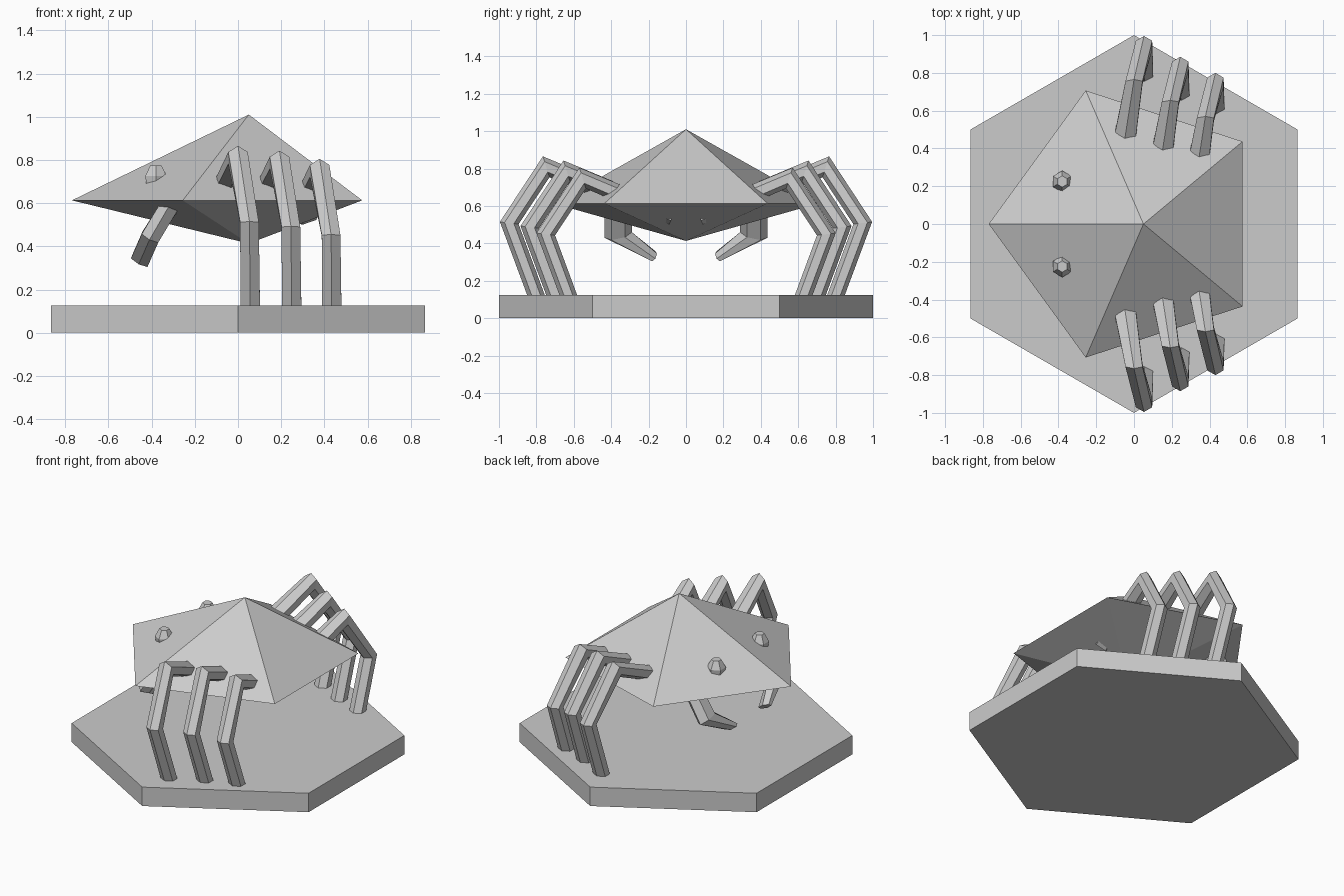
import bpy, bmesh
from math import sin, cos, tau
from mathutils import Vector

cube = bpy.data.objects.get("Cube")
if cube:
    bpy.data.objects.remove(cube)

grey = bpy.data.materials.new("plain_grey")
grey.use_nodes = True
grey.diffuse_color = (0.6, 0.6, 0.6, 1)
grey.node_tree.nodes["Principled BSDF"].inputs["Base Color"].default_value = (0.6, 0.6, 0.6, 1)


def ring(centre, first, side, sides=6):
    """Points around a centre, starting along `first` and turning to `side`."""
    c, f, s = Vector(centre), Vector(first), Vector(side)
    return [c + f * cos(tau * i / sides) + s * sin(tau * i / sides) for i in range(sides)]


def loft(name, rings):
    """Flat-shaded skin over a list of rings, capped at both ends."""
    bm = bmesh.new()
    rows = [[bm.verts.new(p) for p in r] for r in rings]
    n = len(rows[0])
    for a, b in zip(rows, rows[1:]):
        for i in range(n):
            j = (i + 1) % n
            bm.faces.new((a[i], a[j], b[j], b[i]))
    bm.faces.new(rows[0])
    bm.faces.new(rows[-1])
    bmesh.ops.remove_doubles(bm, verts=bm.verts[:], dist=0.0005)
    bmesh.ops.recalc_face_normals(bm, faces=bm.faces[:])
    mesh = bpy.data.meshes.new(name)
    bm.to_mesh(mesh)
    bm.free()
    mesh.materials.append(grey)
    obj = bpy.data.objects.new(name, mesh)
    bpy.context.collection.objects.link(obj)


def limb(name, joints, mirror, offset=(0, 0, 0)):
    """Bent six-sided limb; each joint is (outer ridge, inner ridge, side vector)."""
    rings = []
    for outer, inner, side in joints:
        o, i = Vector(outer), Vector(inner)
        pts = ring((o + i) / 2 + Vector(offset), (o - i) / 2, side)
        rings.append([Vector((p.x, p.y * mirror, p.z)) for p in pts])
    loft(name, rings)


# Hexagonal base
loft("base", [ring((0, 0, z), (0, 1, 0), (1, 0, 0)) for z in (0, 0.125)])

# Five-sided shell, pointed above and below
r = 0.743
loft("shell", [
    ring((0.05, 0, 0.413), (0, 0, 0), (0, 0, 0), 5),
    ring((-0.026, 0, 0.613), (-r, 0, 0), (0, r, 0), 5),
    ring((0.05, 0, 1.01), (0, 0, 0), (0, 0, 0), 5),
])

# Joint shapes shared by all legs and by both claws
leg = [
    ((-0.08, 0.25, 0.65), (-0.08, 0.283, 0.56), (0.075, 0, 0)),
    ((0.0, 0.765, 0.865), (0.0, 0.73, 0.753), (0.052, 0, 0)),
    ((0.053, 0.995, 0.515), (0.053, 0.895, 0.503), (0.05, 0, 0)),
    ((0.057, 0.833, 0.08), (0.057, 0.75, 0.11), (0.052, 0, 0)),
]
claw_side = (0.044, 0, -0.023)
claw = [
    ((-0.30, 0.435, 0.62), (-0.29, 0.29, 0.62), claw_side),
    ((-0.41, 0.435, 0.43), (-0.40, 0.29, 0.46), claw_side),
    ((-0.46, 0.19, 0.317), (-0.45, 0.155, 0.345), claw_side),
]
leg_offsets = [(0, 0, 0), (0.192, -0.11, -0.022), (0.378, -0.195, -0.06)]

for label, m in (("front", -1), ("back", 1)):
    # Three legs, one claw and one eye on each half
    for k, offset in enumerate(leg_offsets, 1):
        limb(f"{label}_leg_{k}", leg, m, offset)
    limb(f"{label}_claw", claw, m)
    loft(f"{label}_eye", [ring((-0.38, 0.225 * m, z), (0, e, 0), (e, 0, 0))
                          for z, e in ((0.68, 0.05), (0.725, 0.057), (0.775, 0.03))])
